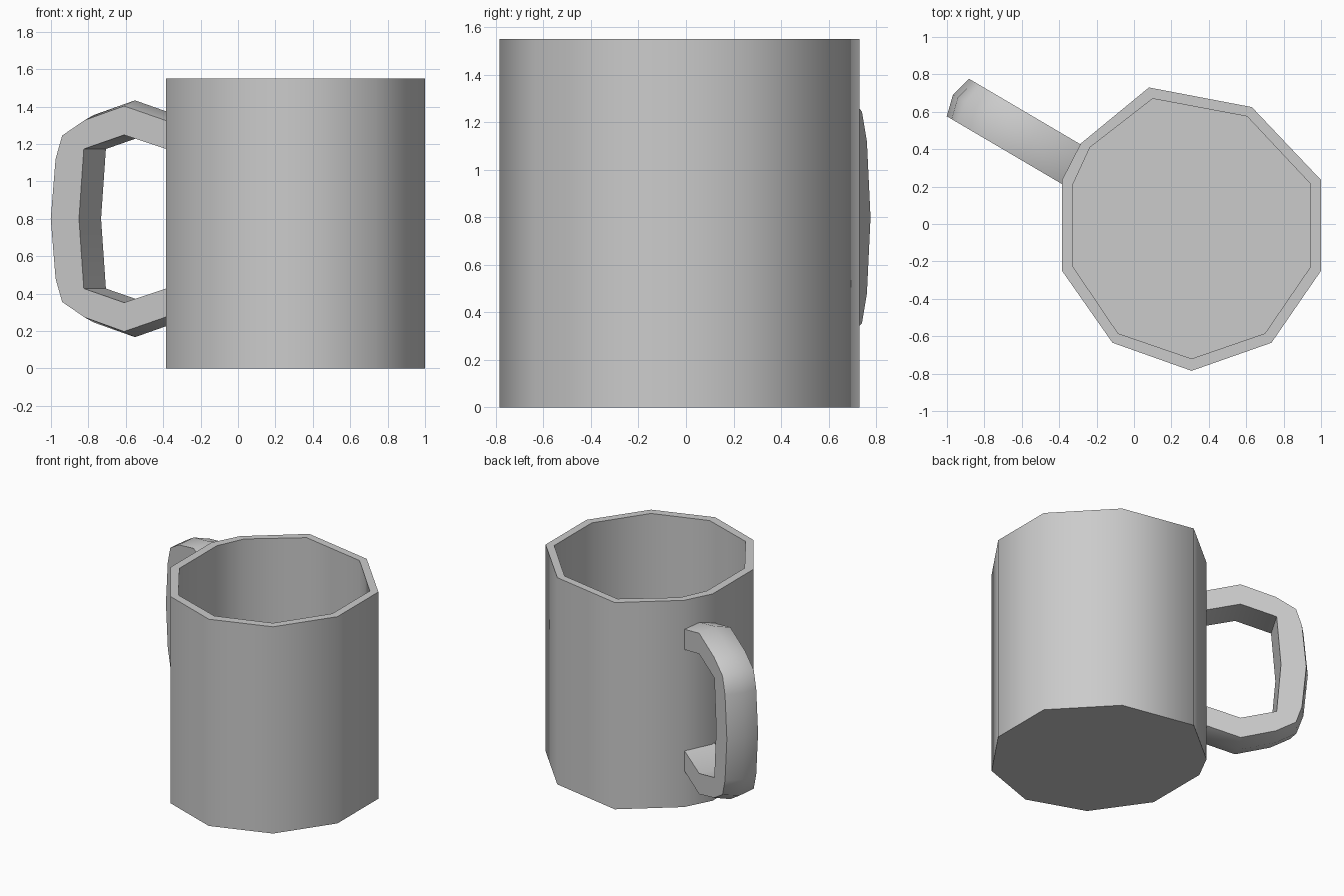
import bpy, bmesh, math
from mathutils import Vector

if "Cube" in bpy.data.objects:
    bpy.data.objects.remove(bpy.data.objects["Cube"])


def finish(bm, name, angle):
    bmesh.ops.recalc_face_normals(bm, faces=bm.faces)
    mesh = bpy.data.meshes.new(name)
    bm.to_mesh(mesh)
    bm.free()
    ob = bpy.data.objects.new(name, mesh)
    bpy.context.collection.objects.link(ob)
    bpy.ops.object.select_all(action='DESELECT')
    ob.select_set(True)
    bpy.context.view_layer.objects.active = ob
    bpy.ops.object.shade_smooth_by_angle(angle=math.radians(angle))
    return ob


def bridge(bm, a, b, closed=False):
    n = len(a)
    for i in range(n if closed else n - 1):
        j = (i + 1) % n
        bm.faces.new((a[i], a[j], b[j], b[i]))


# Cup: ten-sided outline, outer wall, rim, inner wall and floor
OUTER = [(0.08, 0.73), (0.63, 0.625), (1.0, 0.235), (1.0, -0.25), (0.735, -0.635),
         (0.308, -0.785), (-0.115, -0.635), (-0.385, -0.25), (-0.385, 0.235), (-0.285, 0.43)]
INNER = [(0.10, 0.67), (0.605, 0.575), (0.943, 0.215), (0.943, -0.23), (0.70, -0.585),
         (0.308, -0.72), (-0.085, -0.585), (-0.325, -0.23), (-0.325, 0.215), (-0.235, 0.41)]
HEIGHT, FLOOR = 1.55, 0.07

bm = bmesh.new()
rings = [[bm.verts.new((x, y, z)) for x, y in outline]
         for outline, z in ((OUTER, 0), (OUTER, HEIGHT), (INNER, HEIGHT), (INNER, FLOOR))]
for a, b in zip(rings, rings[1:]):
    bridge(bm, a, b, closed=True)
bm.faces.new(rings[0])
bm.faces.new(rings[-1])
finish(bm, "cup", 55)

# Handle: side profile (distance along the handle, height), mirrored about mid height
MID = 0.80
ALONG = Vector((-0.862, 0.507, 0))
ACROSS = Vector((0.507, 0.862, 0))
NEAR, FAR, BULGE = -0.011, 0.222, 0.03


def mirrored(half):
    return [Vector((u, MID + h)) for u, h in half] + \
           [Vector((u, MID - h)) for u, h in reversed(half[:-1])]


outer = mirrored([(0.44, 0.525), (0.701, 0.603), (0.945, 0.527),
                  (1.084, 0.445), (1.125, 0.32), (1.155, 0)])
inner = mirrored([(0.44, 0.373), (0.701, 0.448), (0.95, 0.373), (0.98, 0)])

# Crest of the outer side, pushed out along the profile normals
crest = []
for i, p in enumerate(outer):
    d = (outer[min(i + 1, len(outer) - 1)] - outer[max(i - 1, 0)]).normalized()
    q = p + Vector((-d.y, d.x)) * BULGE
    if i in (0, len(outer) - 1):
        q.x = p.x
    crest.append(q)

bm = bmesh.new()


def strip(points, v):
    return [bm.verts.new(ALONG * p.x + ACROSS * v + Vector((0, 0, p.y))) for p in points]


near_out, far_out = strip(outer, NEAR), strip(outer, FAR)
near_in, far_in = strip(inner, NEAR), strip(inner, FAR)
top = strip(crest, (NEAR + FAR) / 2)
bridge(bm, near_out, top)
bridge(bm, top, far_out)
bridge(bm, far_in, near_in)
bm.faces.new(near_out + near_in[::-1])
bm.faces.new(far_out + far_in[::-1])
for k in (0, -1):
    bm.faces.new((near_in[k], near_out[k], top[k], far_out[k], far_in[k]))
finish(bm, "handle", 40)
